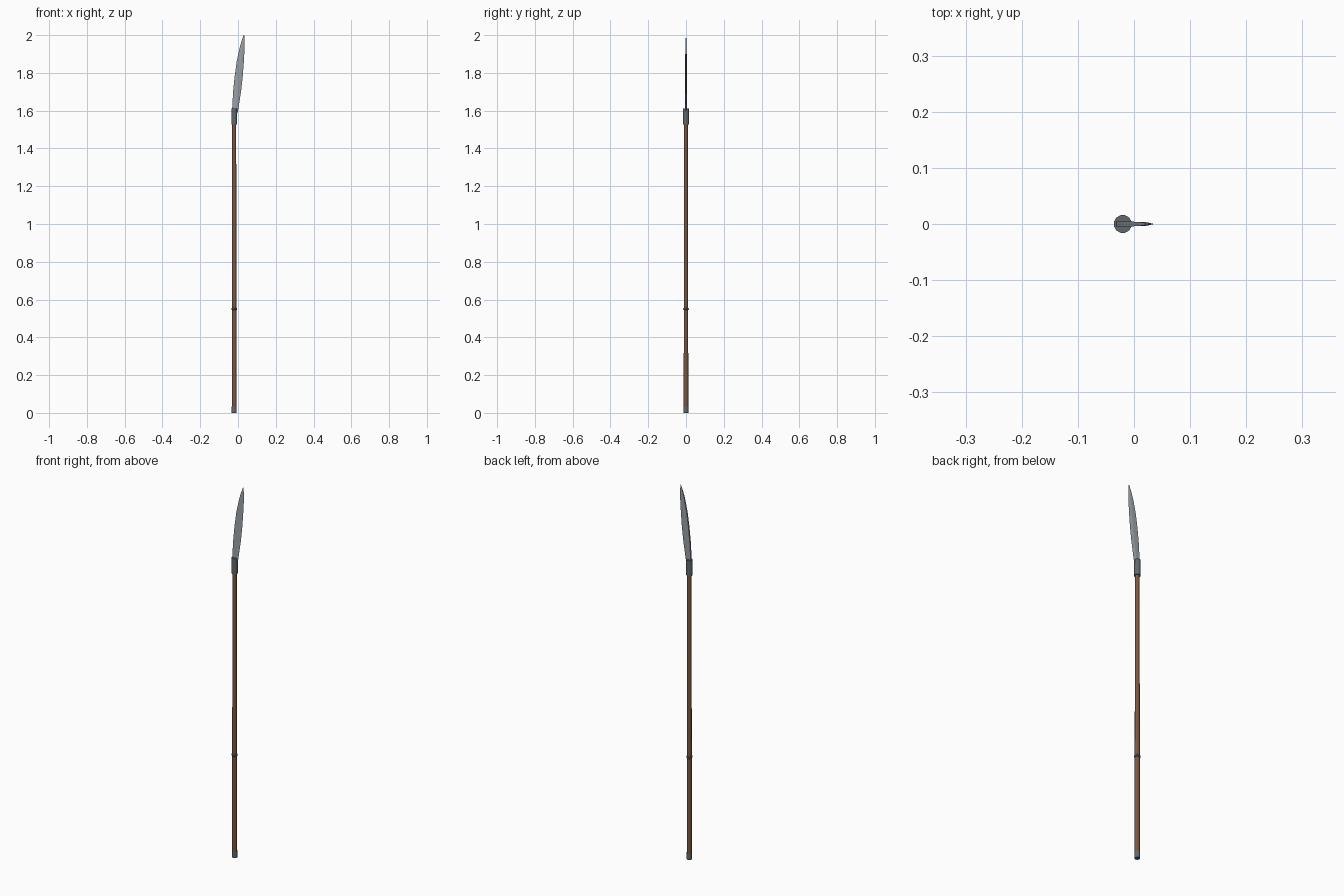
import bpy, bmesh, math

if "Cube" in bpy.data.objects:
    bpy.data.objects.remove(bpy.data.objects["Cube"])

CX = -0.020          # axis of the pole


def material(name, col):
    m = bpy.data.materials.new(name)
    m.diffuse_color = (*col, 1)
    m.use_nodes = True
    m.node_tree.nodes["Principled BSDF"].inputs["Base Color"].default_value = m.diffuse_color
    return m


wood = material("wood", (0.20, 0.095, 0.05))
iron = material("dark_iron", (0.12, 0.14, 0.155))
steel = material("steel", (0.33, 0.36, 0.39))


def finish(name, bm, mat):
    bmesh.ops.recalc_face_normals(bm, faces=bm.faces)
    me = bpy.data.meshes.new(name)
    bm.to_mesh(me)
    bm.free()
    ob = bpy.data.objects.new(name, me)
    bpy.context.collection.objects.link(ob)
    me.materials.append(mat)
    return ob


def loft(name, rings, mat):
    """Skin a list of equal-length point loops and cap both ends."""
    bm = bmesh.new()
    loops = [[bm.verts.new(p) for p in r] for r in rings]
    n = len(loops[0])
    for a, b in zip(loops, loops[1:]):
        for i in range(n):
            j = (i + 1) % n
            bm.faces.new((a[i], a[j], b[j], b[i]))
    bm.faces.new(loops[0][::-1])
    bm.faces.new(loops[-1])
    return finish(name, bm, mat)


def turned(name, profile, mat, sides=12):
    """Faceted part from (radius, height) pairs around the pole axis."""
    def ring(r, z):
        return [(CX + r * math.cos(math.tau * (i + 0.5) / sides),
                 r * math.sin(math.tau * (i + 0.5) / sides), z)
                for i in range(sides)]
    ob = loft(name, [ring(r, z) for r, z in profile], mat)
    bpy.ops.object.select_all(action='DESELECT')
    ob.select_set(True)
    bpy.context.view_layer.objects.active = ob
    bpy.ops.object.shade_smooth_by_angle(angle=math.radians(35))
    return ob


# Pole and its iron fittings
turned("shaft", [(0.0125, 0.02), (0.0122, 0.55), (0.0108, 1.54)], wood)
turned("butt_cap", [(0.0138, 0), (0.0138, 0.034)], iron)
turned("grip_ring", [(0.0125, 0.544), (0.0152, 0.547), (0.0152, 0.553), (0.0125, 0.556)], iron)
turned("socket", [(0.0162, 1.528), (0.0162, 1.611)], iron)

# Curved blade: height, back x, cutting-edge x, half thickness
stations = [(1.59, -0.032, -0.001, 0.0045), (1.61, -0.031, 0.002, 0.0045),
            (1.70, -0.026, 0.016, 0.0045), (1.78, -0.018, 0.025, 0.0045),
            (1.86, -0.007, 0.031, 0.0042), (1.93, 0.008, 0.035, 0.0038),
            (1.97, 0.019, 0.035, 0.002), (2.00, 0.030, 0.033, 0.0005)]
rings = []
for z, back, edge, t in stations:
    bevel = back + 0.6 * (edge - back)
    rings.append([(back, -t, z), (bevel, -t * 0.8, z), (edge, 0, z),
                  (bevel, t * 0.8, z), (back, t, z)])
loft("blade", rings, steel)
